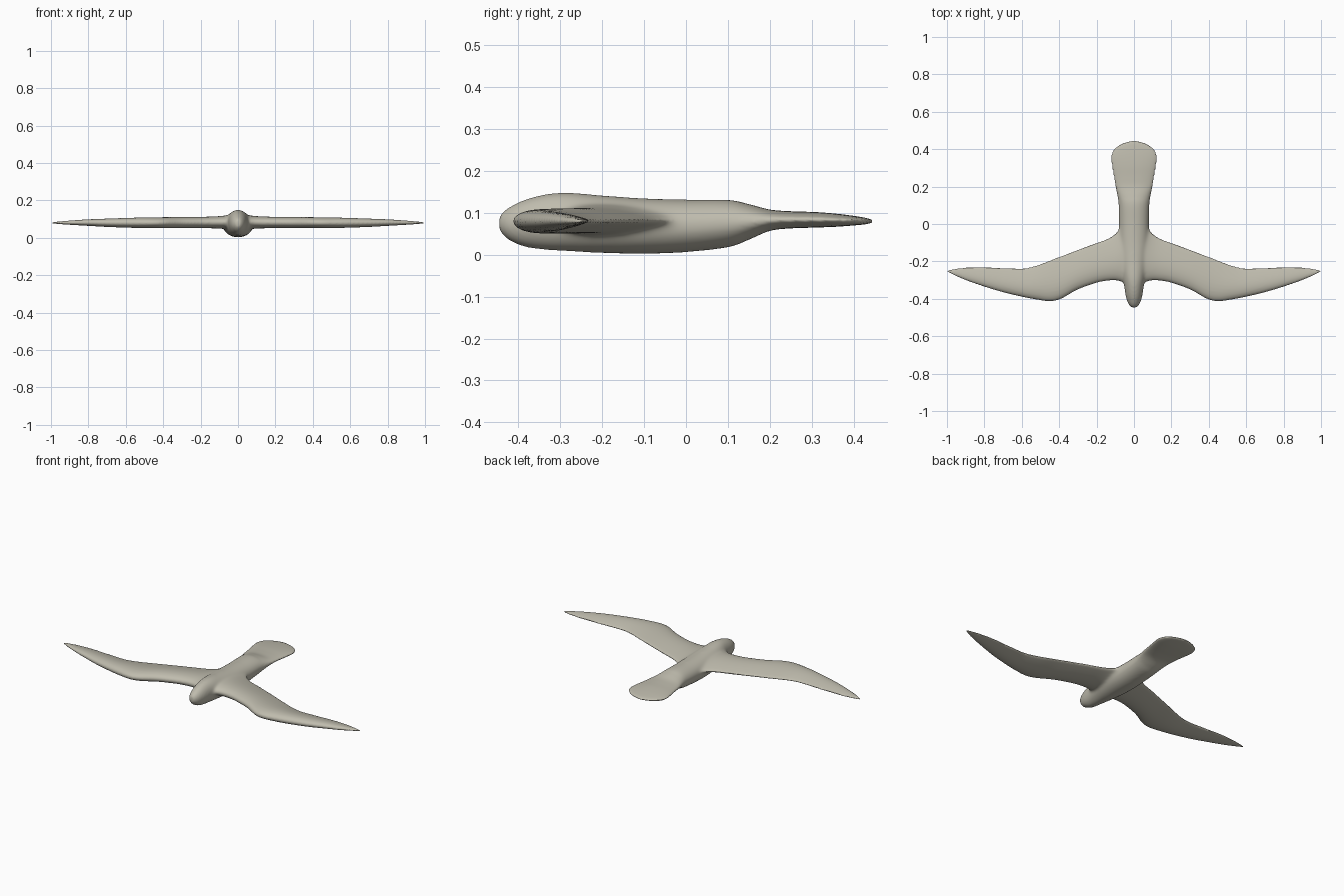
import bpy, bmesh, math

if "Cube" in bpy.data.objects:
    bpy.data.objects.remove(bpy.data.objects["Cube"])

SEG = 32    # points around each cross-section
SUB = 6     # rings between neighbouring stations


def resample(stations):
    """Catmull-Rom interpolation through the station tuples."""
    out = []
    n = len(stations)
    for i in range(n - 1):
        p0, p1 = stations[max(i - 1, 0)], stations[i]
        p2, p3 = stations[i + 1], stations[min(i + 2, n - 1)]
        for k in range(SUB):
            t = k / SUB
            out.append([0.5 * (2 * b + (c - a) * t + (2 * a - 5 * b + 4 * c - d) * t * t
                               + (3 * b - a - 3 * c + d) * t ** 3)
                        for a, b, c, d in zip(p0, p1, p2, p3)])
    out.append(list(stations[-1]))
    return out


def loft(bm, rings):
    """Skin a list of closed rings and cap both ends."""
    vs = [[bm.verts.new(p) for p in ring] for ring in rings]
    for a, b in zip(vs, vs[1:]):
        for i in range(SEG):
            j = (i + 1) % SEG
            bm.faces.new((a[i], a[j], b[j], b[i]))
    bm.faces.new(vs[0])
    bm.faces.new(vs[-1])


def body_ring(y, w, lo, hi):
    mid, h = (lo + hi) / 2, (hi - lo) / 2
    return [(w * math.cos(a), y, mid + h * math.sin(a))
            for a in (math.tau * i / SEG for i in range(SEG))]


def wing_ring(x, front, back, lo, hi, side):
    # blunt leading edge, thin trailing edge
    mid, h, ring = (lo + hi) / 2, (hi - lo) / 2, []
    for i in range(SEG):
        a = math.tau * i / SEG
        s = (1 - math.cos(a)) / 2
        thick = math.sin(a) * (1.25 - 0.85 * s ** 1.3)
        ring.append((side * x, front + (back - front) * s, mid + h * thick * 0.98))
    return ring


# body from head to tail fan: y, half width, bottom, top
BODY = [(-.446, .006, .068, .080), (-.441, .018, .053, .097), (-.42, .033, .034, .114),
        (-.38, .045, .018, .133), (-.33, .053, .011, .146), (-.28, .063, .008, .149),
        (-.20, .075, .004, .142), (-.10, .082, .002, .135), (0, .081, .006, .132),
        (.10, .082, .018, .131), (.15, .088, .036, .121), (.20, .099, .057, .108),
        (.25, .107, .063, .104), (.31, .118, .065, .102), (.36, .123, .067, .098),
        (.40, .108, .070, .093), (.43, .066, .073, .088), (.446, .010, .077, .083)]

# wing from root to tip: x, leading y, trailing y, bottom, top
WING = [(0, -.33, .06, .045, .125), (.05, -.315, .03, .045, .122), (.09, -.304, -.035, .047, .118),
        (.13, -.304, -.068, .049, .115), (.20, -.315, -.098, .050, .113), (.30, -.350, -.136, .050, .112),
        (.39, -.400, -.170, .050, .111), (.45, -.413, -.193, .050, .110), (.52, -.404, -.220, .051, .109),
        (.59, -.391, -.236, .053, .107), (.70, -.365, -.233, .057, .103), (.80, -.335, -.229, .063, .099),
        (.90, -.300, -.229, .069, .092), (.97, -.270, -.238, .074, .086), (1.0, -.252, -.246, .077, .083)]

bm = bmesh.new()
loft(bm, [body_ring(*s) for s in resample(BODY)])
for side in (-1, 1):
    loft(bm, [wing_ring(*s, side) for s in resample(WING)])
bmesh.ops.recalc_face_normals(bm, faces=bm.faces)
mesh = bpy.data.meshes.new("bird")
bm.to_mesh(mesh)
bm.free()
bird = bpy.data.objects.new("bird", mesh)
bpy.context.collection.objects.link(bird)
bpy.context.view_layer.objects.active = bird
bird.select_set(True)

# fuse body and wings into one skin
fuse = bird.modifiers.new("fuse", 'REMESH')
fuse.mode = 'VOXEL'
fuse.voxel_size = 0.006
bpy.ops.object.modifier_apply(modifier="fuse")

# soften the joints most, the tips hardly at all
group = bird.vertex_groups.new(name="joint")
for v in bird.data.vertices:
    x, y = abs(v.co.x), v.co.y
    wx = min(1, max(0, (0.24 - x) / 0.1))
    wy = min(1, max(0, (y + 0.40) / 0.08)) * min(1, max(0, (0.12 - y) / 0.1))
    group.add([v.index], max(wx * wy, 0.06), 'REPLACE')
soft = bird.modifiers.new("soften", 'SMOOTH')
soft.factor = 0.5
soft.iterations = 28
soft.vertex_group = "joint"
bpy.ops.object.modifier_apply(modifier="soften")
bpy.ops.object.shade_smooth()

# plain stone colour
stone = bpy.data.materials.new("warm_grey")
stone.diffuse_color = (0.52, 0.50, 0.42, 1)
stone.use_nodes = True
stone.node_tree.nodes["Principled BSDF"].inputs["Base Color"].default_value = stone.diffuse_color
bird.data.materials.clear()
bird.data.materials.append(stone)
